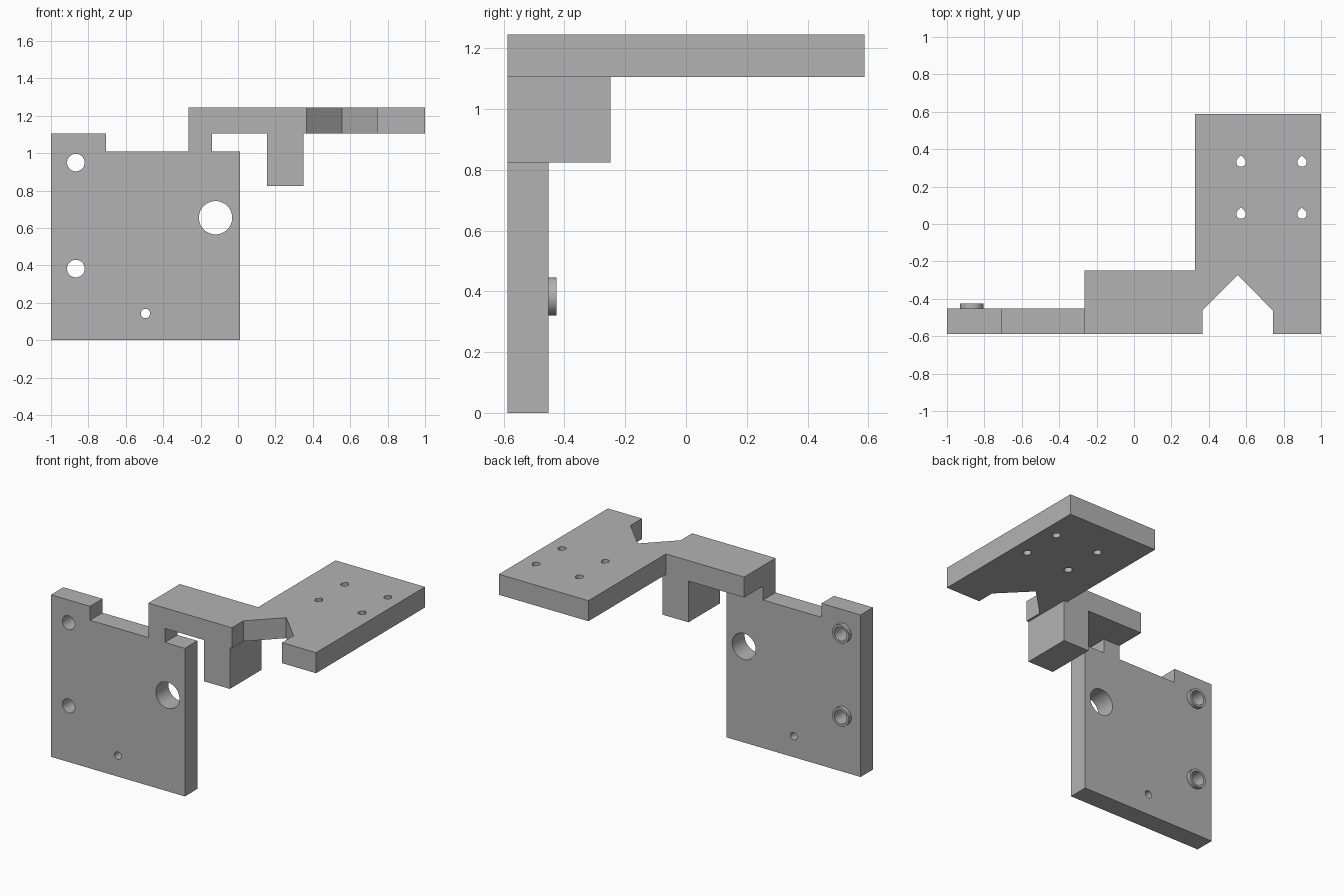
import bpy, bmesh, math
from mathutils import Vector

if "Cube" in bpy.data.objects:
    bpy.data.objects.remove(bpy.data.objects["Cube"], do_unlink=True)

grey = bpy.data.materials.new("plain_grey")
grey.use_nodes = True
grey.diffuse_color = (0.45, 0.45, 0.45, 1)
grey.node_tree.nodes["Principled BSDF"].inputs["Base Color"].default_value = grey.diffuse_color

FRONT, PLATE_BACK, BRIDGE_BACK, BACK = -0.587, -0.453, -0.248, 0.587
LOW, HIGH = 1.105, 1.245


def prism(name, outline, axis, start, end):
    """Extrude a 2D outline along y (outline in x, z) or z (outline in x, y)."""
    bm = bmesh.new()
    if axis == "y":
        pts = [Vector((a, start, b)) for a, b in outline]
        shift = Vector((0, end - start, 0))
    else:
        pts = [Vector((a, b, start)) for a, b in outline]
        shift = Vector((0, 0, end - start))
    face = bm.faces.new([bm.verts.new(p) for p in pts])
    ext = bmesh.ops.extrude_face_region(bm, geom=[face])
    bmesh.ops.translate(bm, vec=shift,
                        verts=[v for v in ext["geom"] if isinstance(v, bmesh.types.BMVert)])
    bmesh.ops.recalc_face_normals(bm, faces=bm.faces)
    mesh = bpy.data.meshes.new(name)
    bm.to_mesh(mesh)
    bm.free()
    mesh.materials.append(grey)
    obj = bpy.data.objects.new(name, mesh)
    bpy.context.collection.objects.link(obj)
    return obj


def circle(x, y, r, n=48):
    return [(x + r * math.cos(math.tau * i / n), y + r * math.sin(math.tau * i / n))
            for i in range(n)]


def teardrop(x, y, r, n=24):
    # Three-quarter circle closed by a point towards the back
    arc = [math.radians(135 + 270 * i / n) for i in range(n + 1)]
    return [(x + r * math.cos(a), y + r * math.sin(a)) for a in arc] + [(x, y + r * math.sqrt(2))]


def cut(obj, outlines, axis, start, end):
    """Drill outlines through an object, then shade its bores smooth."""
    bpy.context.view_layer.objects.active = obj
    for outline in outlines:
        cutter = prism("cutter", outline, axis, start, end)
        cutter.hide_render = True
        mod = obj.modifiers.new("hole", "BOOLEAN")
        mod.operation, mod.solver, mod.object = "DIFFERENCE", "EXACT", cutter
        bpy.ops.object.modifier_apply(modifier=mod.name)
        bpy.data.objects.remove(cutter, do_unlink=True)
    bpy.ops.object.select_all(action="DESELECT")
    obj.select_set(True)
    bpy.ops.object.shade_smooth_by_angle(angle=math.radians(30))


# Upright plate with its corner tab and the neck that carries the bridge
screw_holes = [(-0.867, 0.95), (-0.867, 0.383)]
plate = prism("upright_plate", [
    (-1, 0), (0.01, 0), (0.01, 1.01), (-0.14, 1.01), (-0.14, LOW), (-0.265, LOW),
    (-0.265, 1.01), (-0.705, 1.01), (-0.705, LOW), (-1, LOW)], "y", FRONT, PLATE_BACK)
cut(plate, [circle(x, z, 0.047) for x, z in screw_holes]
    + [circle(-0.12, 0.655, 0.089), circle(-0.495, 0.143, 0.025)], "y", -0.8, 0)

# Raised rings around the screw holes on the back
for label, (x, z) in zip(("upper", "lower"), screw_holes):
    ring = prism(label + "_ring", circle(x, z, 0.063), "y", PLATE_BACK, -0.426)
    cut(ring, [circle(x, z, 0.047)], "y", -0.8, 0)

# Bridge and mounting plate in one piece, with a pointed notch at the front
mount = prism("bridge_and_mounting_plate", [
    (-0.265, FRONT), (0.365, FRONT), (0.365, -0.463), (0.555, -0.273), (0.743, -0.463),
    (0.743, FRONT), (1, FRONT), (1, BACK), (0.325, BACK), (0.325, BRIDGE_BACK),
    (-0.265, BRIDGE_BACK)], "z", LOW, HIGH)
cut(mount, [teardrop(x, y, 0.025) for x in (0.572, 0.898) for y in (0.053, 0.331)],
    "z", 1, 1.4)

# Post hanging under the bridge
prism("hanging_post", [(0.155, 0.824), (0.35, 0.824), (0.35, LOW), (0.155, LOW)],
      "y", FRONT, BRIDGE_BACK)
